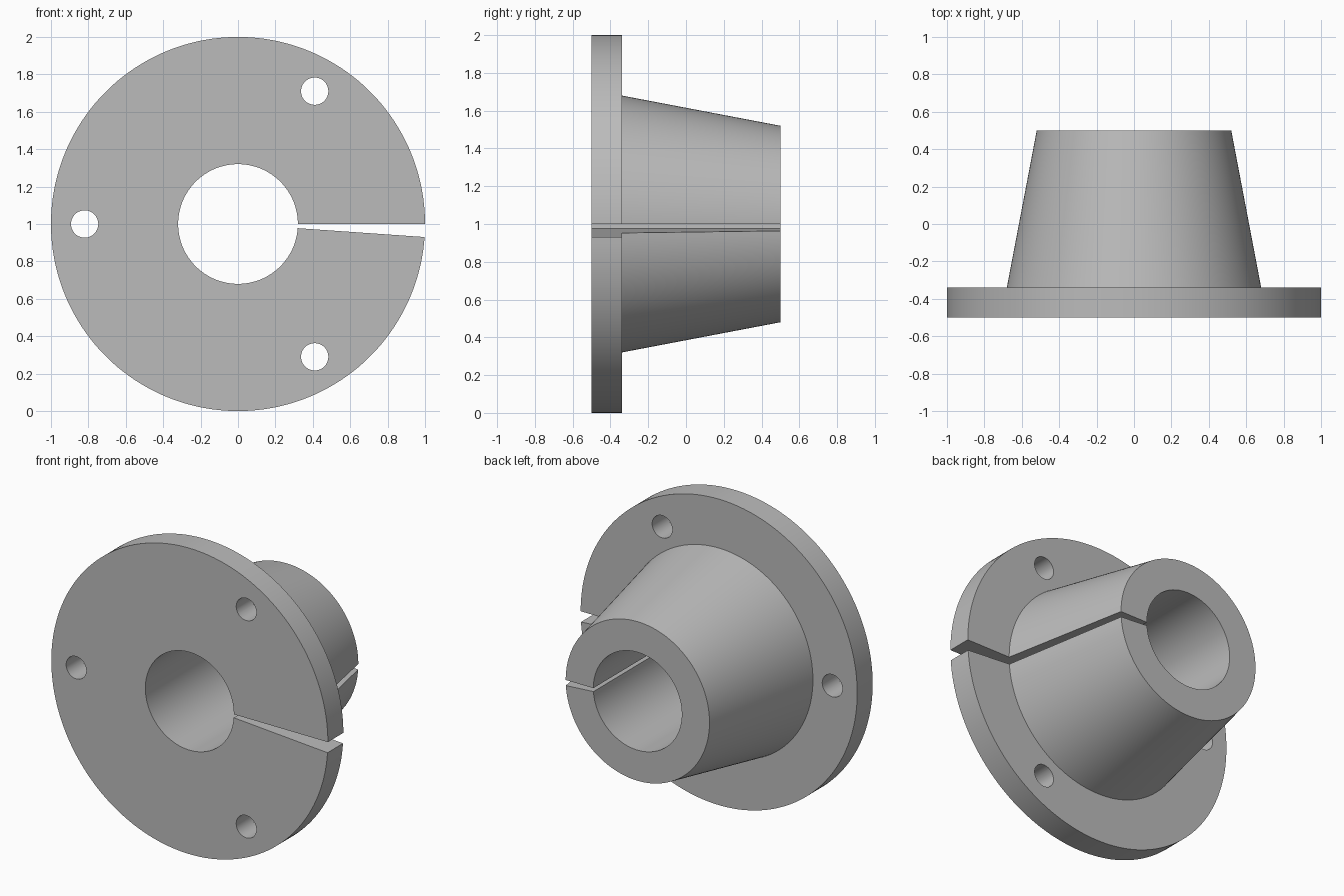
import bpy
import bmesh
from math import radians, sin, cos

old = bpy.data.objects.get("Cube")
if old:
    bpy.data.objects.remove(old, do_unlink=True)

# Plain grey metal
metal = bpy.data.materials.new("grey_metal")
metal.use_nodes = True
GREY = (0.5, 0.5, 0.5, 1)
metal.diffuse_color = GREY
metal.node_tree.nodes["Principled BSDF"].inputs["Base Color"].default_value = GREY

CENTRE_Z = 1.0
SWEEP = 356          # degrees; the remainder is the radial slit
STEPS = SWEEP // 2


def polar(radius, y, degrees):
    a = radians(degrees)
    return (radius * cos(a), y, CENTRE_Z + radius * sin(a))


# Flange and tapered hub: one (radius, y) section swept round the y axis
section = [(0.32, -0.5), (1, -0.5), (1, -0.34),
           (0.68, -0.34), (0.52, 0.5), (0.32, 0.5)]
bm = bmesh.new()
rings = [[bm.verts.new(polar(r, y, SWEEP * i / STEPS)) for r, y in section]
         for i in range(STEPS + 1)]
n = len(section)
for a, b in zip(rings, rings[1:]):
    for j in range(n):
        k = (j + 1) % n
        bm.faces.new((a[j], a[k], b[k], b[j]))
# Flat walls of the slit
bm.faces.new(rings[0])
bm.faces.new(rings[-1])
bmesh.ops.recalc_face_normals(bm, faces=bm.faces)
mesh = bpy.data.meshes.new("split_taper_bushing")
bm.to_mesh(mesh)
bm.free()
mesh.materials.append(metal)
bushing = bpy.data.objects.new("split_taper_bushing", mesh)
bpy.context.collection.objects.link(bushing)

# Three bolt holes through the flange
for angle in (60, 180, 300):
    bpy.ops.mesh.primitive_cylinder_add(
        vertices=48, radius=0.073, depth=0.4,
        location=polar(0.82, -0.42, angle), rotation=(radians(90), 0, 0))
    cutter = bpy.context.object
    cutter.name = "bolt_hole_cutter"
    cutter.hide_render = True
    cutter.data.materials.append(metal)
    bpy.ops.object.select_all(action="DESELECT")
    bushing.select_set(True)
    bpy.context.view_layer.objects.active = bushing
    mod = bushing.modifiers.new("bolt_hole", "BOOLEAN")
    mod.operation = "DIFFERENCE"
    mod.solver = "EXACT"
    mod.object = cutter
    bpy.ops.object.modifier_apply(modifier=mod.name)
    bpy.data.objects.remove(cutter, do_unlink=True)

bpy.ops.object.shade_smooth_by_angle(angle=radians(30))
